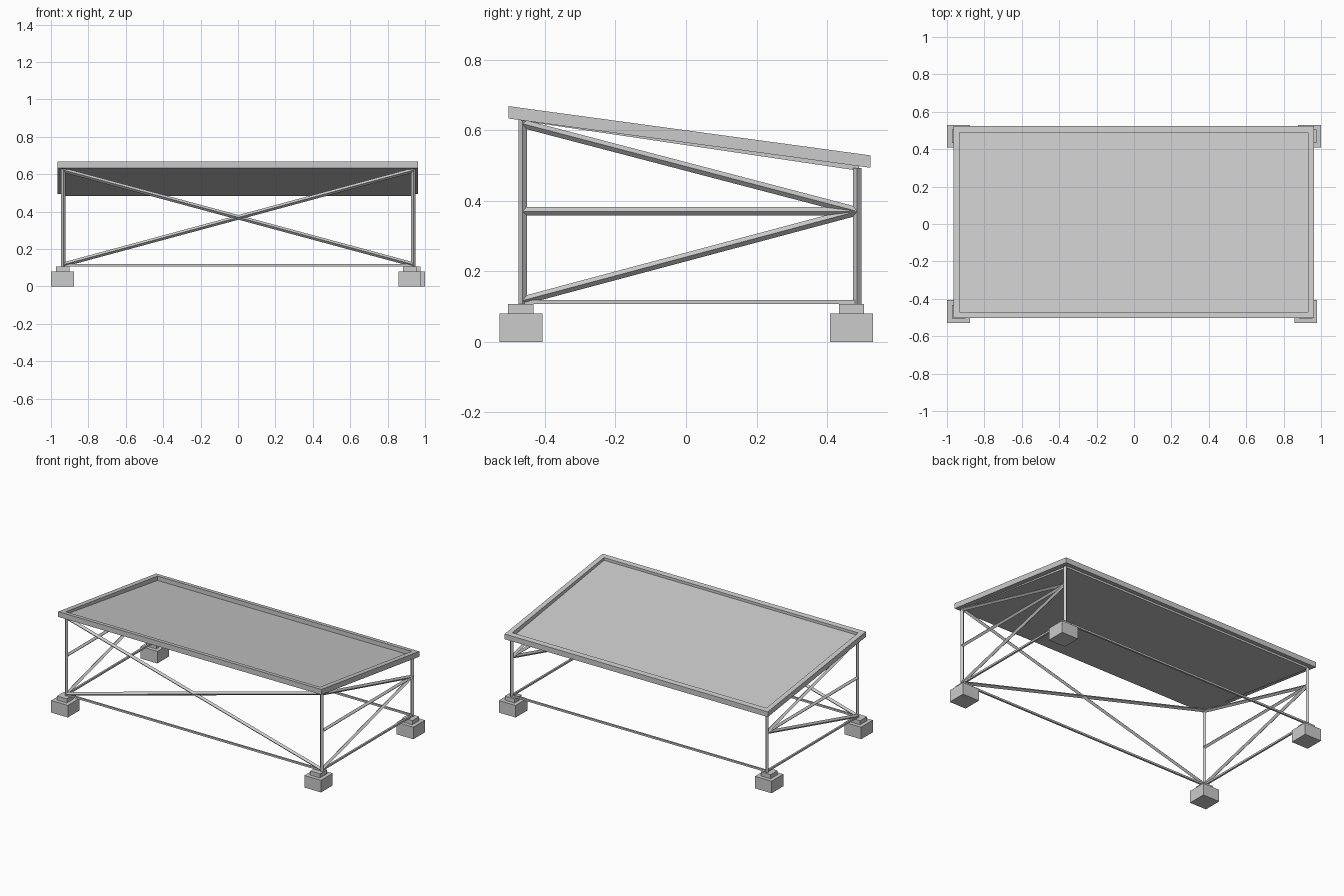
import bpy, bmesh
from mathutils import Vector, Matrix

if "Cube" in bpy.data.objects:
    bpy.data.objects.remove(bpy.data.objects["Cube"])


def mesh_object(name, bm):
    bmesh.ops.recalc_face_normals(bm, faces=bm.faces)
    me = bpy.data.meshes.new(name)
    bm.to_mesh(me)
    bm.free()
    ob = bpy.data.objects.new(name, me)
    bpy.context.collection.objects.link(ob)
    return ob


def box(name, lo, hi):
    lo, hi = Vector(lo), Vector(hi)
    bm = bmesh.new()
    bmesh.ops.create_cube(bm, size=1, matrix=Matrix.Translation((lo + hi) / 2)
                          @ Matrix.Diagonal((*(hi - lo), 1)))
    return mesh_object(name, bm)


def bar(name, a, b, r=0.012):
    """Diamond-section bar with a corner ridge facing up."""
    a, b = Vector(a), Vector(b)
    d = (b - a).normalized()
    ref = Vector((1, 0, 0)) if abs(d.z) > 0.9 else Vector((0, 0, 1))
    side = d.cross(ref).normalized()
    up = side.cross(d)
    bm = bmesh.new()
    rings = [[bm.verts.new(p + o * r) for o in (up, side, -up, -side)] for p in (a, b)]
    for i in range(4):
        j = (i + 1) % 4
        bm.faces.new((rings[0][i], rings[0][j], rings[1][j], rings[1][i]))
    for ring in rings:
        bm.faces.new(ring)
    return mesh_object(name, bm)


def shear(ob, z0, slope):
    """Tilt a flat part so that z falls toward the back."""
    for v in ob.data.vertices:
        v.co.z += z0 + slope * v.co.y


XL, XR, YF, YB = -0.933, 0.938, -0.463, 0.485
ZB, ZM, ZF = 0.107, 0.37, 0.632

# footings, plinths and posts
for label, x, y, fx, fy in (("front_left", XL, YF, -0.938, -0.468),
                            ("front_right", XR, YF, 0.918, -0.468),
                            ("back_left", XL, YB, -0.938, 0.469),
                            ("back_right", XR, YB, 0.939, 0.469)):
    box(label + "_footing", (fx - .061, fy - .061, 0), (fx + .061, fy + .061, .08))
    box(label + "_plinth", (fx - .036, fy - .036, .08), (fx + .036, fy + .036, ZB))
    bar(label + "_post", (x, y, ZB), (x, y, ZF if y < 0 else 0.492))

# side bracing fanning out from the middle of each back post
for label, x in (("left", XL), ("right", XR)):
    apex = (x, YB, ZM)
    bar(label + "_upper_brace", (x, YF, ZF - .014), apex)
    bar(label + "_middle_rail", (x, YF, ZM), apex)
    bar(label + "_lower_brace", (x, YF, ZB + .01), apex)
    box(label + "_bottom_rail", (x - .006, YF, ZB), (x + .006, YB, ZB + .012))

# front cross bracing and long bottom rails
bar("front_brace_rising", (XL, YF, ZB + .01), (XR, YF, ZF - .01))
bar("front_brace_falling", (XL, YF, ZF - .01), (XR, YF, ZB + .01))
for label, y in (("front", YF), ("back", YB)):
    box(label + "_bottom_rail", (XL, y - .006, ZB), (XR, y + .006, ZB + .012))

# sloping top: raised rim around a recessed panel
x0, x1, y0, y1, w = -0.966, 0.963, -0.503, 0.523, 0.033
SLOPE, Z0 = -0.136, 0.5995
bm = bmesh.new()
outer = [(x0, y0), (x1, y0), (x1, y1), (x0, y1)]
inner = [(x0 + w, y0 + w), (x1 - w, y0 + w), (x1 - w, y1 - w), (x0 + w, y1 - w)]
loops = [[bm.verts.new((*p, z)) for p in ps]
         for ps, z in ((outer, 0), (inner, 0), (inner, -.035), (outer, -.035))]
for k in range(4):
    A, B = loops[k], loops[(k + 1) % 4]
    for i in range(4):
        j = (i + 1) % 4
        bm.faces.new((A[i], A[j], B[j], B[i]))
shear(mesh_object("top_rim", bm), Z0, SLOPE)

panel = box("top_panel", (x0 + w, y0 + w, -.036), (x1 - w, y1 - w, -.017))
shear(panel, Z0 - .006, SLOPE - .012)
